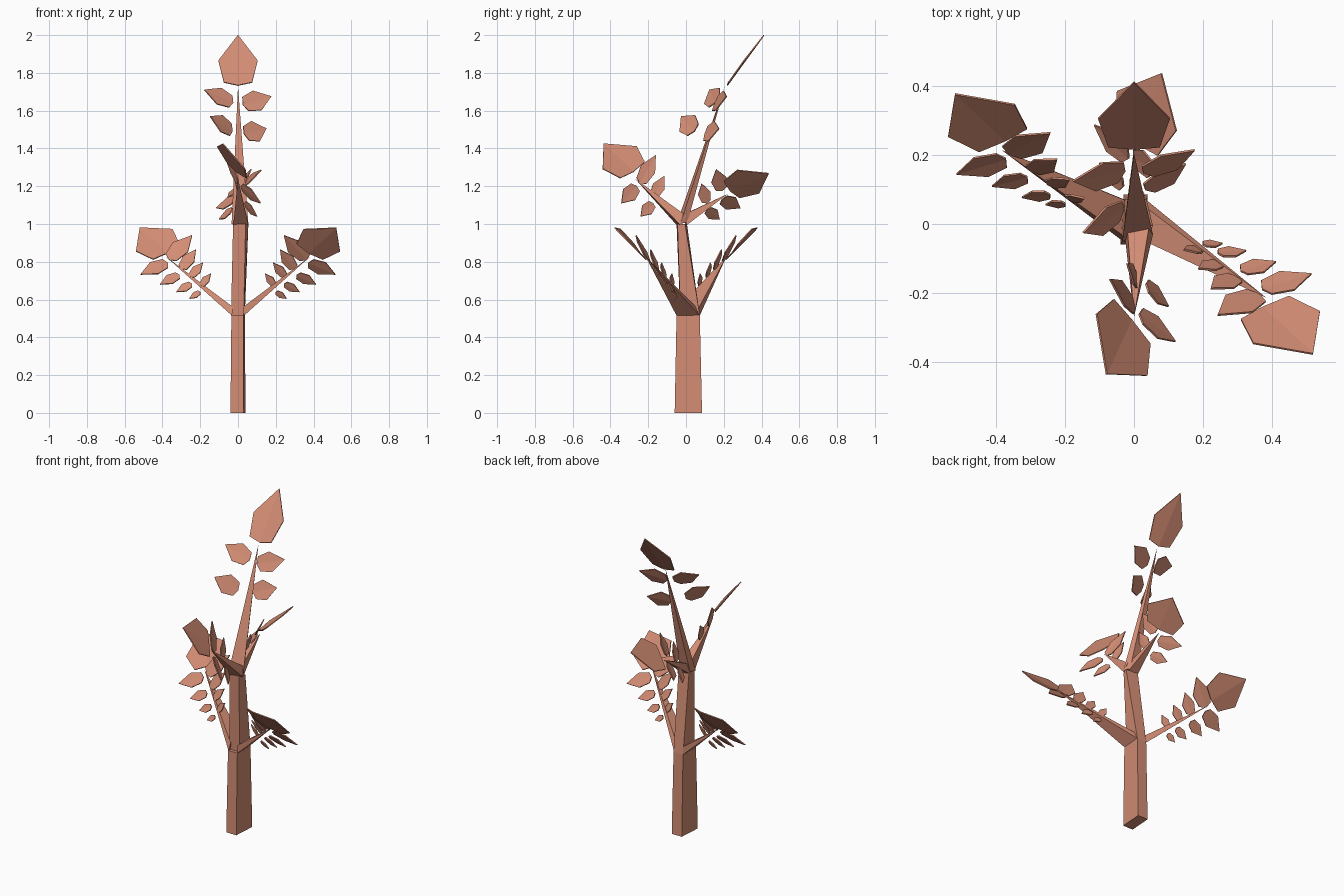
import bpy, bmesh
from mathutils import Vector as V

if "Cube" in bpy.data.objects:
    bpy.data.objects.remove(bpy.data.objects["Cube"])

mat = bpy.data.materials.new("terracotta")
mat.diffuse_color = (0.65, 0.265, 0.175, 1)
mat.use_nodes = True
mat.node_tree.nodes["Principled BSDF"].inputs["Base Color"].default_value = mat.diffuse_color


def finish(name, bm):
    bmesh.ops.recalc_face_normals(bm, faces=bm.faces[:])
    me = bpy.data.meshes.new(name)
    bm.to_mesh(me)
    bm.free()
    me.materials.append(mat)
    ob = bpy.data.objects.new(name, me)
    bpy.context.collection.objects.link(ob)


def loft(name, rings, tip=None):
    """Skin four-point rings, closing the end with a cap or a pointed tip."""
    bm = bmesh.new()
    rs = [[bm.verts.new(p) for p in r] for r in rings]
    for a, b in zip(rs, rs[1:]):
        for i in range(4):
            j = (i + 1) % 4
            bm.faces.new((a[i], a[j], b[j], b[i]))
    bm.faces.new(rs[0])
    if tip:
        t = bm.verts.new(tip)
        for i in range(4):
            bm.faces.new((rs[-1][i], rs[-1][(i + 1) % 4], t))
    else:
        bm.faces.new(rs[-1])
    finish(name, bm)


def leaf(name, base, tip, across, half=None, thick=0.006, start=0.0):
    """Six-sided leaf, creased along its middle, from base to tip."""
    base, d = V(base), V(tip) - V(base)
    L = d.length
    d.normalize()
    w = V(across)
    w = (w - d * w.dot(d)).normalized()
    n = d.cross(w)
    if n.z < 0:
        n = -n
    half = half or 0.28 * L
    shape = [(start, 0), (.09, .72), (.5, 1), (1, 0), (.5, -1), (.09, -.72)]
    bm = bmesh.new()
    layers = []
    for s in (-1, 1):
        layers.append([bm.verts.new(base + d * (L * u) + w * (half * v)
                       + n * (s * thick / 2 + abs(v) * 0.06 * half)) for u, v in shape])
    for r in layers:
        bm.faces.new(r[:4])
        bm.faces.new([r[0], r[3], r[4], r[5]])
    a, b = layers
    for i in range(6):
        j = (i + 1) % 6
        bm.faces.new((a[i], a[j], b[j], b[i]))
    finish(name, bm)


def turn(p, k):
    """k = -1 turns a point half way round the vertical axis."""
    return (p[0] * k, p[1] * k, p[2])


# Trunk, bending forward then back to a point
loft("trunk", [
    [(-.04, -.06, 0), (.03, -.06, 0), (.04, .085, 0), (-.03, .085, 0)],
    [(-.035, -.05, .515), (.03, -.05, .515), (.036, .073, .515), (-.03, .073, .515)]])
loft("middle_trunk", [
    [(-.037, -.03, .515), (.03, -.03, .515), (.036, .073, .515), (-.03, .073, .515)],
    [(-.026, -.05, 1.0), (.04, -.045, 1.0), (.055, -.005, 1.0), (-.024, .005, 1.0)]])
loft("upper_trunk", [
    [(-.034, -.05, 1.0), (.055, -.03, 1.0), (.035, .008, 1.01), (-.028, .0, 1.01)]],
    (0, .205, 1.73))

# Lower branches: small leaves as base, tip pairs
LOW = [
    ((-.365, .205, .81), (-.243, .265, .94)), ((-.299, .155, .76), (-.223, .188, .865)),
    ((-.25, .115, .72), (-.186, .13, .795)), ((-.194, .075, .673), (-.144, .075, .737)),
    ((-.372, .19, .795), (-.516, .145, .733)), ((-.31, .137, .73), (-.413, .11, .68)),
    ((-.244, .086, .683), (-.326, .078, .64)), ((-.2, .06, .64), (-.257, .057, .605))]
for side, k in (("left", 1), ("right", -1)):
    y0, y1 = (-.05, .073)
    if k < 0:
        y0, y1 = -y1, -y0
    x = -.032 * k
    y0, y1 = y0 * k, y1 * k
    loft(f"lower_{side}_branch", [
        [(x, y0, .515), (x, y1, .515), (x * .8, y1 * .95, .56), (x * .8, y0 * .75, .56)]],
        turn((-.385, .215, .83), k))
    grow = turn((-.36, .24, .26), k)
    leaf(f"lower_{side}_big_leaf", turn((-.366, .235, .838), k),
         turn((-.52, .378, .98), k), turn((.19, .091, .115), k), .122, start=.05)
    for i, (b, t) in enumerate(LOW):
        leaf(f"lower_{side}_leaf_{i}", turn(b, k), turn(t, k), grow)

# Upper front branch
loft("upper_front_branch", [
    [(-.025, -.05, .995), (.055, -.03, .995), (.045, -.0, 1.045), (-.02, -.005, 1.045)]],
    (0, -.27, 1.24))
leaf("upper_front_big_leaf", (-.004, -.27, 1.268), (-.08, -.436, 1.425), (-.16, .14, .15),
     .13, start=.05)
FRONT = [((0, -.243, 1.215), (-.07, -.16, 1.365)), ((.01, -.175, 1.14), (-.02, -.115, 1.255)),
         ((.015, -.262, 1.2), (.12, -.342, 1.11)), ((.035, -.175, 1.11), (.1, -.24, 1.04))]
for i, (b, t) in enumerate(FRONT):
    leaf(f"upper_front_leaf_{i}", b, t, (0, -.24, .23), .043 if i % 2 == 0 else .034)

# Upper back branch
loft("upper_back_branch", [
    [(-.028, .0, .995), (.04, .005, .995), (.035, -.02, 1.045), (-.02, -.025, 1.045)]],
    (0, .222, 1.16))
leaf("upper_back_big_leaf", (.004, .222, 1.17), (.08, .438, 1.268), (.16, -.135, .11),
     .12, start=.05)
BACK = [((0, .19, 1.175), (.07, .16, 1.29)), ((-.01, .11, 1.11), (.03, .083, 1.215)),
        ((-.015, .19, 1.13), (-.115, .288, 1.085)), ((-.03, .11, 1.075), (-.1, .178, 1.025))]
for i, (b, t) in enumerate(BACK):
    leaf(f"upper_back_leaf_{i}", b, t, (0, .24, .16), .043 if i % 2 == 0 else .034)

# Crown leaves
leaf("crown_big_leaf", (0, .21, 1.722), (0, .413, 2.0), (1, 0, 0), .104, start=.04)
CROWN = [((-.026, .155, 1.64), (-.178, .125, 1.71), .7), ((-.03, .045, 1.49), (-.148, -.025, 1.57), .7),
         ((.026, .15, 1.63), (.176, .215, 1.675), .45), ((.032, .1, 1.475), (.15, .175, 1.505), .45)]
for i, (b, t, y) in enumerate(CROWN):
    leaf(f"crown_leaf_{i}", b, t, (0, y, .87), .06)
